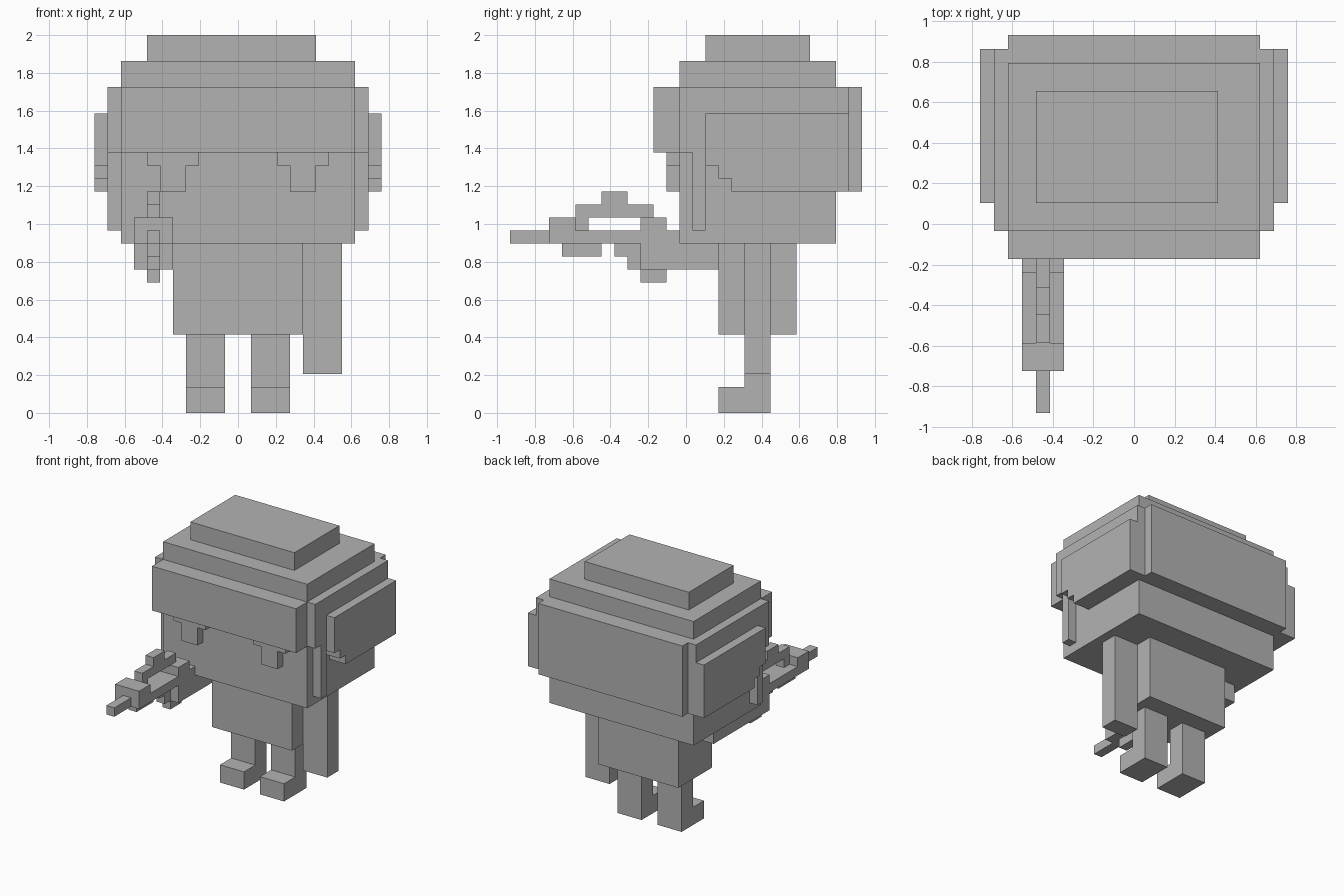
import bpy
import bmesh

cube = bpy.data.objects.get("Cube")
if cube:
    bpy.data.objects.remove(cube, do_unlink=True)

U = 2 / 29  # one block unit

grey = bpy.data.materials.new("plain grey")
grey.use_nodes = True
COLOUR = (0.45, 0.45, 0.45, 1)
grey.diffuse_color = COLOUR
grey.node_tree.nodes["Principled BSDF"].inputs["Base Color"].default_value = COLOUR


def prism(name, x0, x1, outline):
    """Extrude a (y, z) outline from x0 to x1, all in block units."""
    bm = bmesh.new()
    face = bm.faces.new([bm.verts.new((x0 * U, y * U, z * U)) for y, z in outline])
    out = bmesh.ops.extrude_face_region(bm, geom=[face])
    moved = [v for v in out["geom"] if isinstance(v, bmesh.types.BMVert)]
    bmesh.ops.translate(bm, verts=moved, vec=((x1 - x0) * U, 0, 0))
    bmesh.ops.recalc_face_normals(bm, faces=bm.faces)
    mesh = bpy.data.meshes.new(name)
    bm.to_mesh(mesh)
    bm.free()
    mesh.materials.append(grey)
    obj = bpy.data.objects.new(name, mesh)
    bpy.context.collection.objects.link(obj)
    return obj


def box(name, x, y, z):
    return prism(name, x[0], x[1],
                 [(y[0], z[0]), (y[1], z[0]), (y[1], z[1]), (y[0], z[1])])


# Head and stacked hair layers
box("head", (-9, 9), (-0.5, 11.5), (13, 27))
box("hair_top", (-7, 6), (1.5, 9.5), (27, 29))
box("hair_fringe", (-9, 9), (-2.5, -0.5), (20, 25))
box("hair_back", (-9, 9), (11.5, 13.5), (17, 25))

# Side hair with sideburn, outer hair plate, eyes, legs: mirrored pairs
SIDE = [(-0.5, 25), (-0.5, 20), (0.5, 20), (0.5, 14), (1.5, 14), (1.5, 19),
        (2.5, 19), (2.5, 18), (3.5, 18), (3.5, 17), (12.5, 17), (12.5, 25)]
PLATE = [(1.5, 23), (1.5, 19), (2.5, 19), (2.5, 18), (3.5, 18), (3.5, 17),
         (12.5, 17), (12.5, 23)]
LEG = [(2.5, 0), (6.5, 0), (6.5, 6), (4.5, 6), (4.5, 2), (2.5, 2)]
for side, s in (("left", 1), ("right", -1)):
    prism(side + "_side_hair", s * 9, s * 10, SIDE)
    prism(side + "_hair_plate", s * 10, s * 11, PLATE)
    prism(side + "_leg", s * 1, s * 4, LEG)
    box(side + "_brow", (s * 3, s * 7), (-1.5, -0.5), (19, 20))
    box(side + "_eye", (s * 4, s * 6), (-1.5, -0.5), (17, 19))

# Body and arms, the right one stretched forward
box("body", (-5, 5), (2.5, 8.5), (6, 13))
box("left_arm", (5, 8), (4.5, 6.5), (3, 13))
box("right_arm", (-8, -5), (-3.5, 6.5), (11, 13))

# Held blaster: wide housing
HOUSING = [(-10.5, 13), (-0.5, 13), (-0.5, 14), (-1.5, 14), (-1.5, 15),
           (-3.5, 15), (-3.5, 14), (-8.5, 14), (-8.5, 15), (-10.5, 15)]
prism("blaster_housing", -8, -5, HOUSING)

# Narrow centre pieces of the blaster
box("blaster_barrel", (-7, -6), (-13.5, -10.5), (13, 14))
box("blaster_magazine", (-7, -6), (-9.5, -6.5), (12, 13))
prism("blaster_sight_rail", -7, -6,
      [(-8.5, 14), (-7.5, 14), (-7.5, 15), (-2.5, 15), (-2.5, 16), (-4.5, 16),
       (-4.5, 17), (-6.5, 17), (-6.5, 16), (-8.5, 16)])
prism("blaster_grip", -7, -6,
      [(-5.5, 13), (-5.5, 12), (-4.5, 12), (-4.5, 11), (-3.5, 11), (-3.5, 10),
       (-1.5, 10), (-1.5, 13)])
